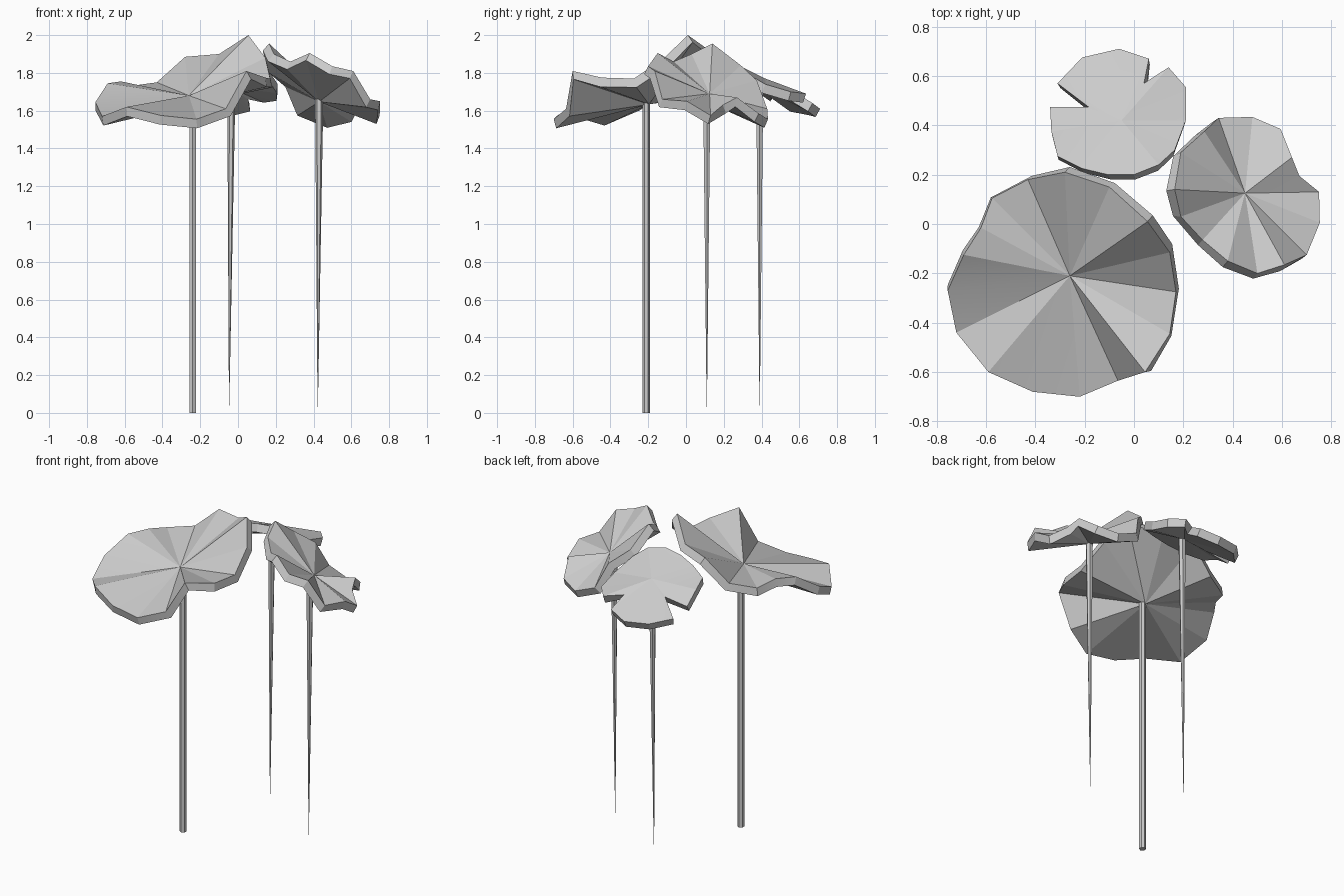
import bpy
import bmesh
from mathutils import Vector

default_cube = bpy.data.objects.get("Cube")
if default_cube:
    bpy.data.objects.remove(default_cube, do_unlink=True)

# Single material
grey = bpy.data.materials.new("plain_grey")
grey.use_nodes = True
grey.diffuse_color = (0.6, 0.6, 0.6, 1)
shader = next(n for n in grey.node_tree.nodes if n.type == 'BSDF_PRINCIPLED')
shader.inputs["Base Color"].default_value = grey.diffuse_color


def make_object(name, bm):
    """Turn a bmesh into a linked, selected object with the grey material."""
    mesh = bpy.data.meshes.new(name)
    bm.to_mesh(mesh)
    bm.free()
    mesh.materials.append(grey)
    obj = bpy.data.objects.new(name, mesh)
    bpy.context.collection.objects.link(obj)
    bpy.ops.object.select_all(action='DESELECT')
    obj.select_set(True)
    bpy.context.view_layer.objects.active = obj
    return obj


def make_leaf(name, hub, rim, thickness=0.05):
    """Wavy leaf pad: a triangle fan from the hub to the rim, thickened below."""
    bm = bmesh.new()
    centre = bm.verts.new(hub)
    edge = [bm.verts.new(point) for point in rim]
    for i, vert in enumerate(edge):
        bm.faces.new((centre, vert, edge[i - 1]))
    obj = make_object(name, bm)
    solid = obj.modifiers.new("thickness", 'SOLIDIFY')
    solid.thickness = thickness
    solid.offset = -1
    bpy.ops.object.modifier_apply(modifier=solid.name)
    bpy.ops.object.shade_smooth_by_angle(angle=0.2)


def make_stem(name, foot, top, foot_radius, top_radius, sides=6):
    """Straight stem between two points, tapered when the radii differ."""
    foot, top = Vector(foot), Vector(top)
    bm = bmesh.new()
    bmesh.ops.create_cone(bm, cap_ends=True, segments=sides, radius1=foot_radius,
                          radius2=top_radius, depth=(top - foot).length)
    turn = (top - foot).to_track_quat('Z', 'Y')
    for vert in bm.verts:
        vert.co = turn @ vert.co + (foot + top) / 2
    make_object(name, bm)


# Large front leaf
make_leaf("large_leaf", (-.26, -.21, 1.68), [
    (.055, .01, 2), (.145, -.115, 1.88), (.17, -.275, 1.77), (.145, -.445, 1.775),
    (.045, -.6, 1.81), (-.065, -.635, 1.61), (-.22, -.7, 1.555), (-.41, -.68, 1.575),
    (-.59, -.6, 1.62), (-.72, -.44, 1.57), (-.755, -.27, 1.645), (-.69, -.125, 1.745),
    (-.62, -.015, 1.755), (-.575, .105, 1.73), (-.43, .18, 1.75), (-.28, .21, 1.885),
    (-.1, .15, 1.9)])

# Back leaf with two notches
make_leaf("notched_leaf", (-.05, .42, 1.77), [
    (-.06, .71, 1.61), (.06, .67, 1.64), (.04, .57, 1.7), (.14, .635, 1.69),
    (.21, .555, 1.7), (.21, .42, 1.74), (.165, .3, 1.81), (.1, .24, 1.86),
    (0, .2, 1.87), (-.105, .2, 1.85), (-.21, .225, 1.82), (-.31, .275, 1.79),
    (-.335, .375, 1.76), (-.34, .475, 1.69), (-.185, .475, 1.71), (-.31, .57, 1.64),
    (-.21, .675, 1.62)])

# Side leaf
make_leaf("side_leaf", (.45, .125, 1.69), [
    (.343, .43, 1.61), (.48, .434, 1.555), (.594, .385, 1.585), (.64, .27, 1.67),
    (.67, .195, 1.63), (.75, .13, 1.575), (.753, .005, 1.65), (.7, -.125, 1.66),
    (.61, -.165, 1.81), (.5, -.2, 1.835), (.38, -.15, 1.905), (.278, -.065, 1.86),
    (.19, .03, 1.9), (.165, .14, 1.955), (.19, .29, 1.84), (.285, .375, 1.76)])

# Stems: one straight, two tapering to a point
make_stem("large_leaf_stem", (-.24, -.21, 0), (-.24, -.21, 1.66), .02, .02)
make_stem("notched_leaf_stem", (-.047, .39, .04), (-.035, .39, 1.74), .001, .022)
make_stem("side_leaf_stem", (.422, .11, .03), (.43, .11, 1.68), .001, .022)
